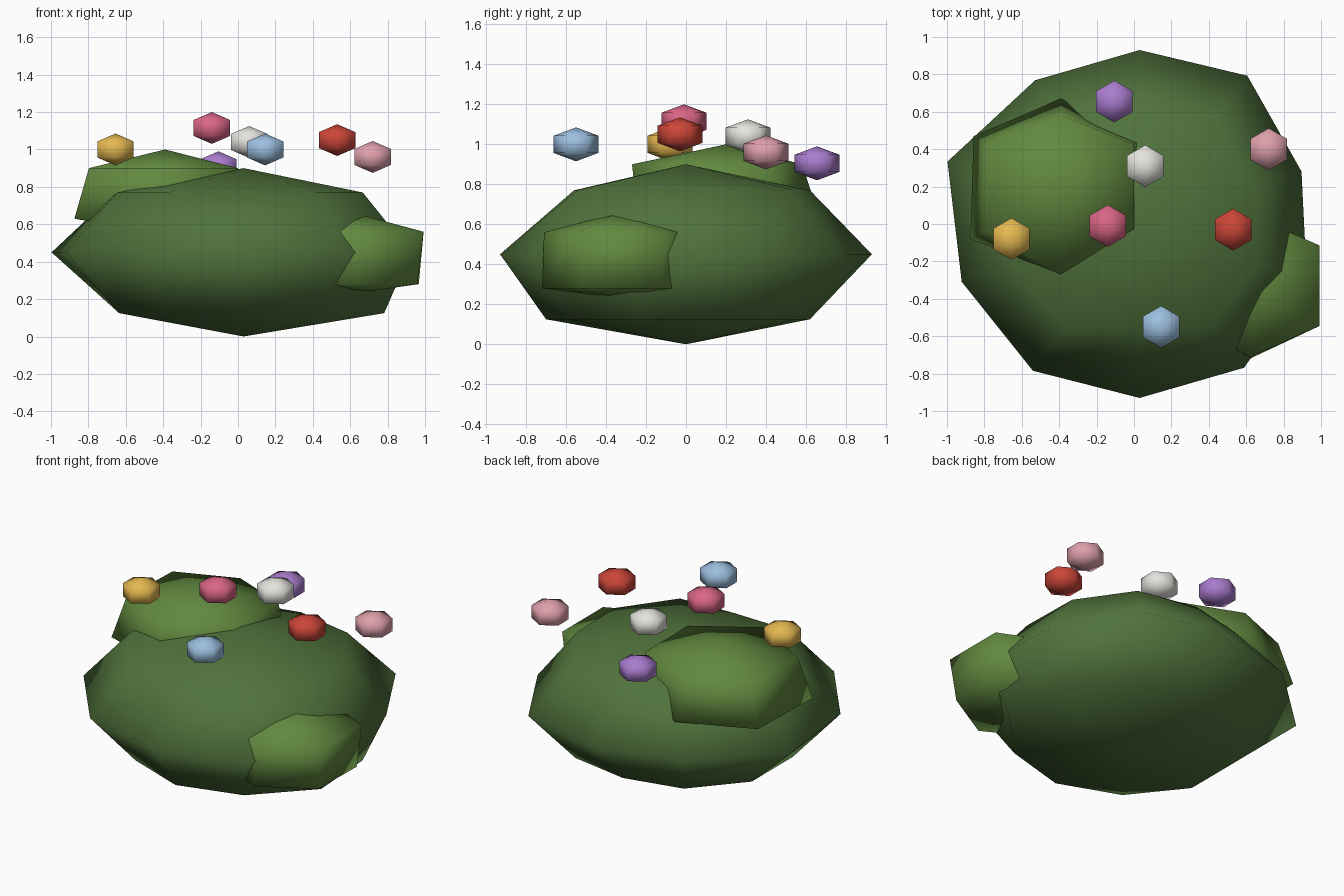
import bpy, math

if "Cube" in bpy.data.objects:
    bpy.data.objects.remove(bpy.data.objects["Cube"])


def material(name, rgb):
    m = bpy.data.materials.new(name)
    m.diffuse_color = (*rgb, 1)
    m.use_nodes = True
    m.node_tree.nodes["Principled BSDF"].inputs["Base Color"].default_value = m.diffuse_color
    return m


def lump(name, centre, half_h, rings, mat):
    """Low-poly ball: poles plus rings of (z offset, radii clockwise from +y)."""
    cx, cy, cz = centre
    n = len(rings[0][1])
    verts = [(cx, cy, cz + half_h)]
    for z, radii in rings:
        for i, r in enumerate(radii):
            a = 2 * math.pi * i / n
            verts.append((cx + r * math.sin(a), cy + r * math.cos(a), cz + z))
    verts.append((cx, cy, cz - half_h))
    last = len(verts) - 1
    faces = []
    for i in range(n):
        j = (i + 1) % n
        faces.append((0, 1 + j, 1 + i))
        for k in range(len(rings) - 1):
            a, b = 1 + k * n, 1 + (k + 1) * n
            faces.append((a + i, a + j, b + j, b + i))
        b = 1 + (len(rings) - 1) * n
        faces.append((last, b + i, b + j))
    me = bpy.data.meshes.new(name)
    me.from_pydata(verts, [], faces)
    me.shade_smooth()
    me.materials.append(mat)
    ob = bpy.data.objects.new(name, me)
    bpy.context.collection.objects.link(ob)
    return ob


dark = material("dark_leaf", (0.08, 0.17, 0.045))
light = material("light_leaf", (0.12, 0.25, 0.05))

# main bush body
lump("bush_body", (0.03, 0, 0.45), 0.45, [
    (0.32, [0.62, 0.67, 0.66, 0.67, 0.67, 0.56, 0.68, 0.71, 0.72, 0.66]),
    (0.0, [0.93, 0.98, 0.91, 0.94, 0.95, 0.93, 0.97, 1.0, 1.08, 0.95]),
    (-0.325, [0.62, 0.68, 0.76, 0.79, 0.72, 0.70, 0.68, 0.70, 0.70, 0.66]),
], dark)

# leaf clumps
lump("top_clump", (-0.39, 0.2, 0.77), 0.23, [
    (0.13, [0.38, 0.45, 0.45, 0.47, 0.47, 0.45]),
    (-0.14, [0.47, 0.50, 0.46, 0.44, 0.56, 0.54]),
], light)
lump("side_clump", (0.62, -0.33, 0.445), 0.215, [
    (0.115, [0.38, 0.43, 0.43, 0.38, 0.40, 0.40]),
    (-0.165, [0.36, 0.40, 0.39, 0.39, 0.40, 0.40]),
], light)

# blossoms
blossoms = [
    ("yellow", (-0.655, -0.08, 1.0), (0.78, 0.48, 0.08)),
    ("magenta", (-0.14, -0.01, 1.115), (0.70, 0.13, 0.24)),
    ("white", (0.06, 0.31, 1.04), (0.78, 0.77, 0.73)),
    ("blue", (0.145, -0.55, 1.0), (0.33, 0.52, 0.74)),
    ("red", (0.53, -0.03, 1.05), (0.60, 0.06, 0.04)),
    ("pink", (0.72, 0.40, 0.96), (0.74, 0.35, 0.41)),
    ("purple", (-0.105, 0.655, 0.905), (0.40, 0.20, 0.62)),
]
for colour, centre, rgb in blossoms:
    lump(colour + "_blossom", centre, 0.085,
         [(0.043, [0.112] * 6), (-0.043, [0.112] * 6)],
         material(colour + "_petal", rgb))
